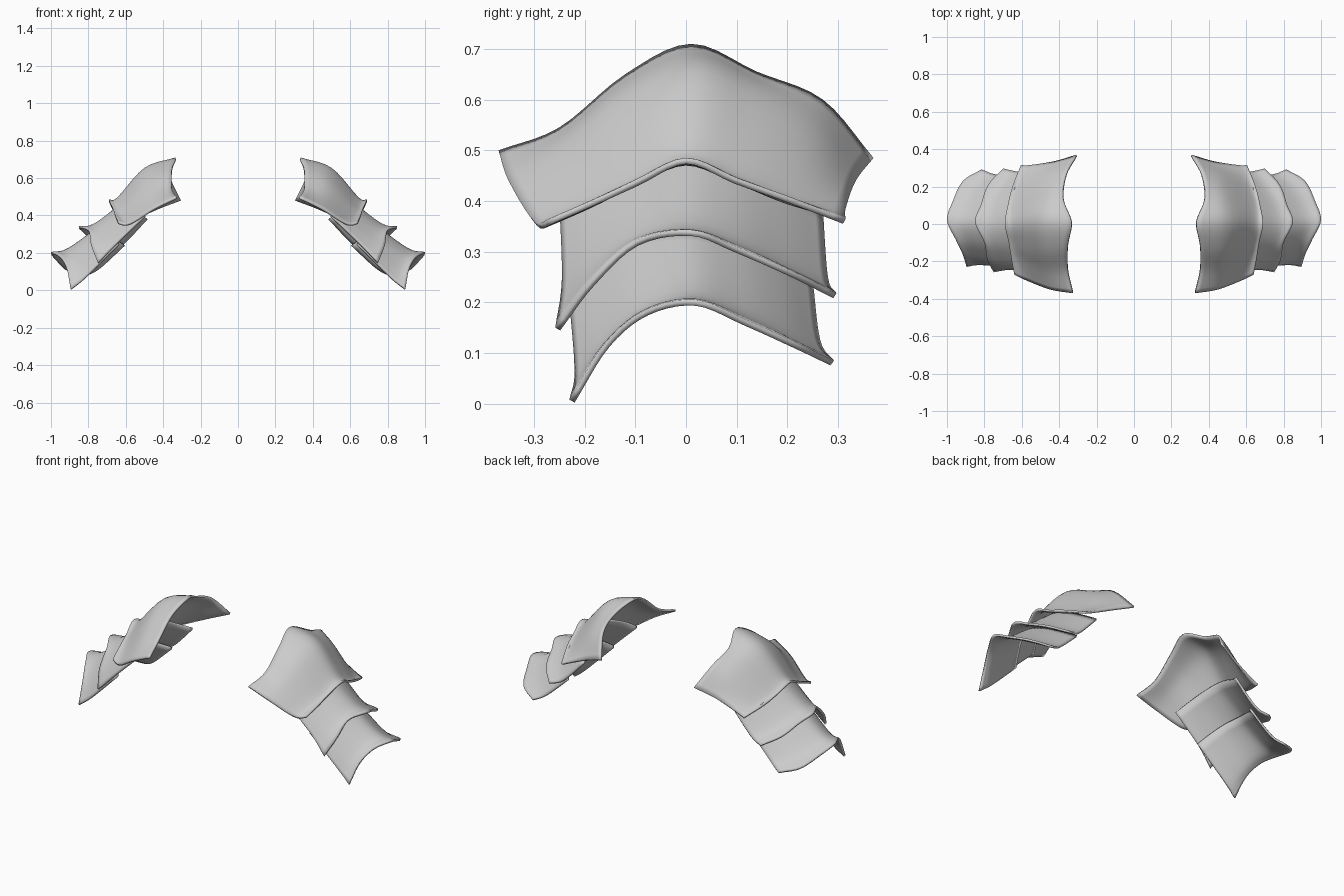
import bpy
import bmesh
from mathutils import Vector

old = bpy.data.objects.get("Cube")
if old:
    bpy.data.objects.remove(old, do_unlink=True)

# Single plain metal colour
steel = bpy.data.materials.new("plain_grey")
steel.use_nodes = True
GREY = (0.6, 0.6, 0.6, 1.0)
steel.diffuse_color = GREY
steel.node_tree.nodes["Principled BSDF"].inputs["Base Color"].default_value = GREY

STEPS = 5
THICKNESS = 0.012


def smooth_path(points):
    """Interpolate a row of points with a spline that passes through them."""
    first = points[0] * 2 - points[1]
    last = points[-1] * 2 - points[-2]
    padded = [first] + points + [last]
    result = []
    for a, b, c, d in zip(padded, padded[1:], padded[2:], padded[3:]):
        for step in range(STEPS):
            t = step / STEPS
            result.append(b + (c - a) * (t / 2)
                          + (a * 2 - b * 5 + c * 4 - d) * (t * t / 2)
                          + (b * 3 - a - c * 3 + d) * (t ** 3 / 2))
    result.append(points[-1])
    return result


def armour_plate(name, sections):
    """Loft cross-sections (inner to outer, front to back) into a thick mirrored plate."""
    rows = [smooth_path([Vector(p) for p in section]) for section in sections]
    columns = [smooth_path(list(column)) for column in zip(*rows)]
    bm = bmesh.new()
    grid = [[bm.verts.new(p) for p in column] for column in columns]
    for near, far in zip(grid, grid[1:]):
        for i in range(len(near) - 1):
            bm.faces.new((near[i], near[i + 1], far[i + 1], far[i]))
    mesh = bpy.data.meshes.new(name)
    bm.to_mesh(mesh)
    bm.free()
    mesh.materials.append(steel)
    plate = bpy.data.objects.new(name, mesh)
    bpy.context.collection.objects.link(plate)

    solid = plate.modifiers.new("thickness", "SOLIDIFY")
    solid.thickness = THICKNESS
    solid.offset = -1
    mirror = plate.modifiers.new("other_shoulder", "MIRROR")
    mirror.use_clip = False
    mirror.use_mirror_merge = False

    bpy.ops.object.select_all(action="DESELECT")
    plate.select_set(True)
    bpy.context.view_layer.objects.active = plate
    bpy.ops.object.shade_smooth_by_angle()
    return plate


# Large domed plate over the shoulder, with a flared collar and lower rim
armour_plate("upper_shoulder_plate", [
    [(.33, -.37, .5), (.355, -.25, .545), (.355, -.12, .65), (.335, .01, .71),
     (.38, .14, .655), (.365, .27, .6), (.31, .37, .485)],
    [(.45, -.35, .44), (.47, -.25, .5), (.49, -.13, .595), (.5, .01, .655),
     (.49, .13, .61), (.47, .25, .535), (.43, .335, .44)],
    [(.58, -.3, .36), (.61, -.2, .405), (.63, -.11, .455), (.645, 0, .497),
     (.635, .11, .46), (.61, .21, .415), (.56, .315, .385)],
    [(.64, -.27, .365), (.655, -.19, .4), (.67, -.1, .44), (.69, 0, .485),
     (.675, .1, .445), (.65, .2, .41), (.605, .315, .365)],
])

# Middle plate, tucked under the upper one
armour_plate("middle_arm_plate", [
    [(.5, -.25, .4), (.53, -.19, .44), (.56, -.1, .48), (.58, 0, .5),
     (.57, .1, .475), (.54, .19, .43), (.49, .27, .385)],
    [(.66, -.245, .245), (.7, -.19, .29), (.74, -.1, .345), (.765, 0, .36),
     (.74, .1, .335), (.69, .2, .285), (.62, .28, .25)],
    [(.75, -.258, .15), (.785, -.19, .24), (.8, -.1, .322), (.85, .01, .343),
     (.82, .1, .31), (.78, .21, .262), (.7, .297, .218)],
])

# Lowest plate, ending in the flared rim on the arm
armour_plate("lower_arm_plate", [
    [(.64, -.235, .25), (.67, -.18, .29), (.71, -.1, .335), (.735, 0, .35),
     (.71, .1, .325), (.67, .18, .285), (.61, .25, .245)],
    [(.82, -.22, .07), (.85, -.17, .13), (.88, -.09, .2), (.91, .01, .225),
     (.88, .11, .195), (.83, .2, .15), (.74, .265, .125)],
    [(.895, -.23, .008), (.917, -.16, .12), (.955, -.08, .185), (1, .02, .205),
     (.97, .12, .165), (.915, .23, .115), (.815, .292, .085)],
])
